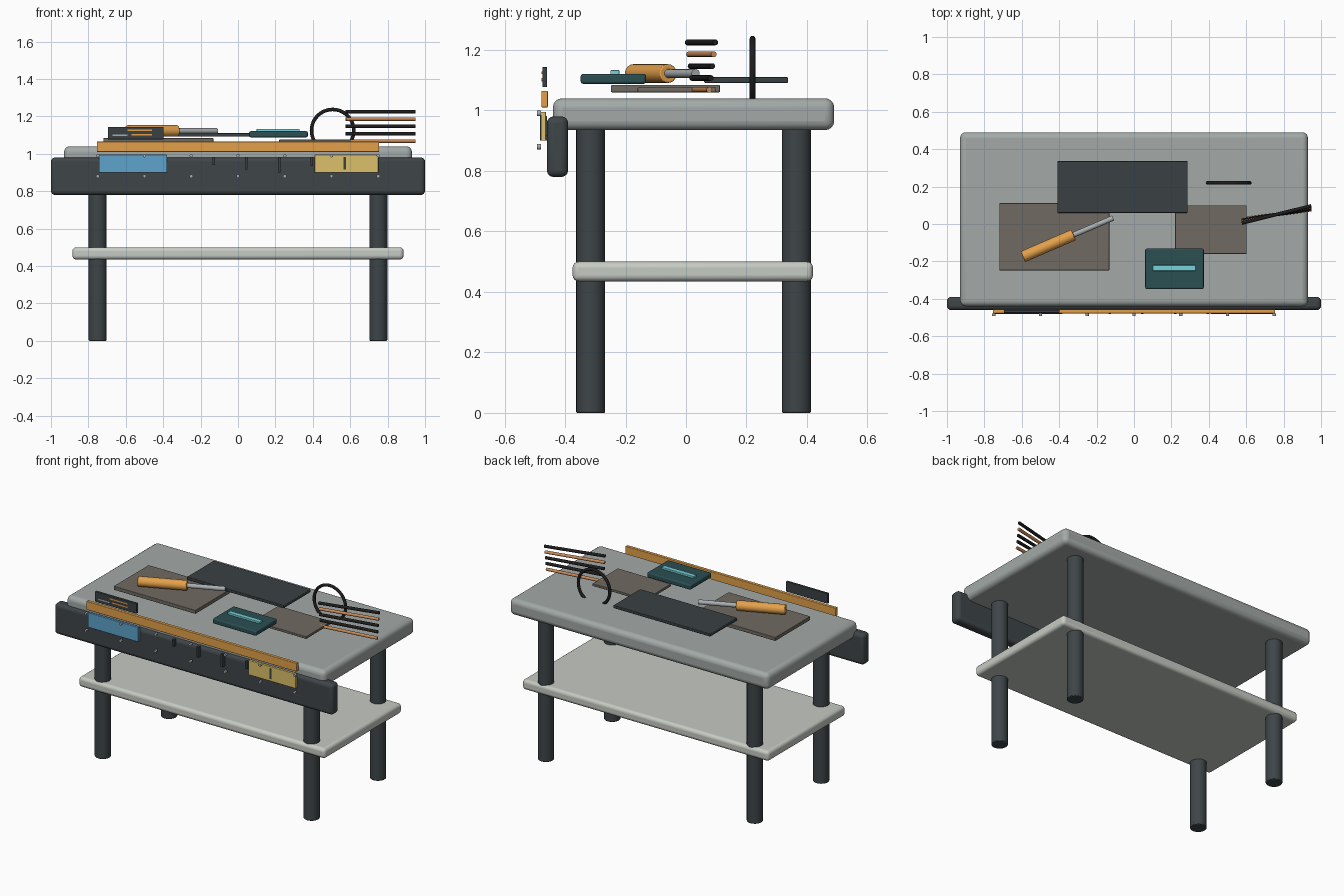
import bpy, math
from mathutils import Vector

cube = bpy.data.objects.get("Cube")
if cube:
    bpy.data.objects.remove(cube, do_unlink=True)


def material(name, hex_code):
    def linear(i):
        c = int(hex_code[i:i + 2], 16) / 255
        return c / 12.92 if c < 0.04 else ((c + 0.055) / 1.055) ** 2.4
    col = (linear(0), linear(2), linear(4), 1)
    m = bpy.data.materials.new(name)
    m.use_nodes = True
    m.diffuse_color = col
    m.node_tree.nodes["Principled BSDF"].inputs["Base Color"].default_value = col
    return m


STONE = material("grey_top", "A3AAA8")
PALE = material("pale_shelf", "C6CBC3")
SLATE = material("slate", "3E4548")
WOOD = material("orange_wood", "E3A04A")
BROWN = material("brown_pad", "706A62")
MAT = material("dark_mat", "3A4043")
TEAL = material("teal", "2B4E52")
CYAN = material("cyan", "76D2DA")
BLUE = material("blue", "5FA3CC")
GOLD = material("gold", "DCC06A")
BLACK = material("black", "1E1E1F")
COPPER = material("copper", "C98B58")
STEEL = material("steel", "A9AEB0")


def finish(name, mat, bevel=0.0, segments=3):
    """Name, colour, round and smooth the active object."""
    ob = bpy.context.object
    ob.name = name
    ob.data.materials.append(mat)
    if bevel:
        mod = ob.modifiers.new("Bevel", "BEVEL")
        mod.width, mod.segments = bevel, segments
        mod.limit_method = "ANGLE"
    bpy.ops.object.shade_smooth_by_angle(angle=math.radians(35))
    return ob


def box(name, mat, x, y, z, bevel=0.0, segments=3):
    """Box from its (low, high) extents on each axis."""
    spans = (x, y, z)
    bpy.ops.mesh.primitive_cube_add(size=1, location=[(a + b) / 2 for a, b in spans])
    bpy.context.object.scale = [b - a for a, b in spans]
    bpy.ops.object.transform_apply(location=False, rotation=False, scale=True)
    return finish(name, mat, bevel, segments)


def rod(name, mat, start, end, radius, bevel=0.0, sides=24):
    """Cylinder between two points."""
    a, b = Vector(start), Vector(end)
    bpy.ops.mesh.primitive_cylinder_add(vertices=sides, radius=radius, depth=(b - a).length,
                                        location=(a + b) / 2)
    bpy.context.object.rotation_euler = (b - a).to_track_quat("Z", "Y").to_euler()
    return finish(name, mat, bevel, 2)


# Bench frame
box("table_top", STONE, (-0.93, 0.93), (-0.44, 0.49), (0.935, 1.04), 0.03, 4)
box("lower_shelf", PALE, (-0.885, 0.885), (-0.375, 0.42), (0.435, 0.5), 0.02, 4)
box("front_apron", SLATE, (-1, 1), (-0.46, -0.39), (0.78, 0.98), 0.022, 4)
for side, x in (("right", -0.75), ("left", 0.75)):
    for end, y in (("front", -0.315), ("back", 0.365)):
        rod(f"{end}_{side}_leg", SLATE, (x, y, 0), (x, y, 0.95), 0.048, 0.004, 32)

# Front rail, panels and label plate
box("wood_rail", WOOD, (-0.755, 0.755), (-0.478, -0.457), (1.01, 1.065), 0.003)
box("blue_panel", BLUE, (-0.743, -0.38), (-0.48, -0.463), (0.9, 0.995), 0.002)
box("gold_panel", GOLD, (0.41, 0.75), (-0.48, -0.463), (0.9, 0.995), 0.002)
box("rail_plate", MAT, (-0.695, -0.397), (-0.475, -0.459), (1.077, 1.143), 0.002)
for i, (x0, x1, z, mat) in enumerate([(-0.67, -0.59, 1.1, STEEL), (-0.59, -0.46, 1.125, WOOD),
                                      (-0.57, -0.46, 1.103, WOOD)]):
    box(f"plate_bar_{i}", mat, (x0, x1), (-0.477, -0.472), (z - 0.004, z + 0.004))

# Measuring marks hanging below the rail
for i, low in enumerate((0.94, 0.915, 0.9, 0.935, 0.915)):
    x = -0.13 + 0.175 * i
    box(f"rail_mark_{i}", MAT, (x - 0.007, x + 0.007), (-0.482, -0.46), (low, 0.982))

# Two rows of pins
for i in range(7):
    x = -0.75 + 0.25 * i
    for row, z in (("upper", 0.99), ("lower", 0.88)):
        rod(f"{row}_pin_{i}", STEEL, (x, -0.493, z), (x, -0.479, z), 0.009, 0, 16)

# Pads and gauge on the table top
box("dark_mat", MAT, (-0.41, 0.287), (0.06, 0.337), (1.091, 1.11), 0.004)
box("large_pad", BROWN, (-0.72, -0.132), (-0.248, 0.112), (1.06, 1.084), 0.003)
box("small_pad", BROWN, (0.22, 0.602), (-0.16, 0.1), (1.06, 1.076), 0.003)
box("gauge_body", TEAL, (0.06, 0.373), (-0.348, -0.132), (1.088, 1.121), 0.008)
box("gauge_window", CYAN, (0.1, 0.33), (-0.25, -0.22), (1.118, 1.133), 0.002)

# Hand tool
rod("tool_handle", WOOD, (-0.594, -0.175, 1.122), (-0.323, -0.058, 1.122), 0.031, 0.004)
rod("tool_shaft", STEEL, (-0.33, -0.061, 1.122), (-0.112, 0.032, 1.122), 0.0145)

# Cable loop
bpy.ops.mesh.primitive_torus_add(major_radius=0.113, minor_radius=0.0095, major_segments=48,
                                 minor_segments=12, location=(0.506, 0.22, 1.124),
                                 rotation=(math.pi / 2, 0, 0))
finish("cable_loop", BLACK)

# Fanned stack of rods
for i, mat in enumerate((COPPER, BLACK, BLACK, COPPER, BLACK)):
    z = 1.068 + 0.0392 * i
    spread = 0.025 + 0.005 * i
    rod(f"stack_rod_{i}", mat, (0.576, 0.05 - spread, z), (0.948, 0.052 + spread, z), 0.0095, 0, 16)
